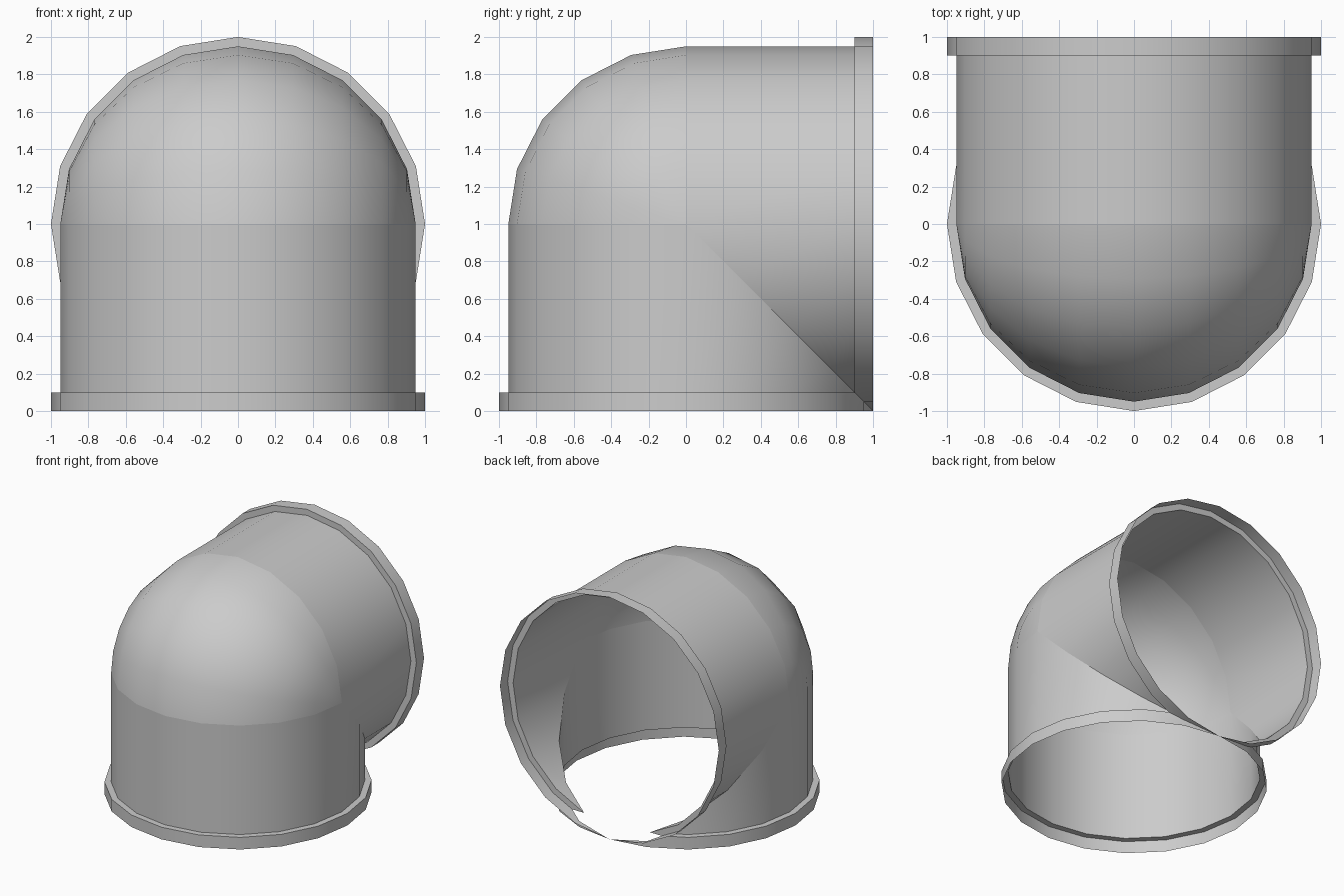
import bpy, bmesh
from math import sin, cos, pi, radians
from mathutils import Vector

if "Cube" in bpy.data.objects:
    bpy.data.objects.remove(bpy.data.objects["Cube"])

SIDES = 20
R, R_SOCKET, LIP = 0.95, 1.0, 0.1


def finish(name, bm):
    mesh = bpy.data.meshes.new(name)
    bm.to_mesh(mesh)
    bm.free()
    obj = bpy.data.objects.new(name, mesh)
    bpy.context.collection.objects.link(obj)
    bpy.ops.object.select_all(action='DESELECT')
    obj.select_set(True)
    bpy.context.view_layer.objects.active = obj
    bpy.ops.object.shade_smooth_by_angle(angle=radians(30))
    return obj


def grid_faces(bm, rows, closed):
    n = len(rows[0])
    for low, high in zip(rows, rows[1:]):
        for i in range(n if closed else n - 1):
            j = (i + 1) % n
            bm.faces.new((low[i], low[j], high[j], high[i]))


def pipe(name, mirrored):
    # thin open pipe with a wider socket lip at its mouth
    bm = bmesh.new()
    profile = [(R_SOCKET, 0), (R_SOCKET, LIP), (R, LIP), (R, 1)]
    rows = [[bm.verts.new((r * cos(2 * pi * i / SIDES), r * sin(2 * pi * i / SIDES), z))
             for i in range(SIDES)] for r, z in profile]
    grid_faces(bm, rows, True)
    # 45 degree mitre where the two pipes meet
    bmesh.ops.bisect_plane(bm, geom=bm.verts[:] + bm.edges[:] + bm.faces[:], dist=1e-5,
                           plane_co=(0, 0, 1), plane_no=(0, 1, 1), clear_outer=True)
    if mirrored:  # reflect across the mitre plane
        for v in bm.verts:
            v.co = (v.co.x, 1 - v.co.z, 1 - v.co.y)
        bmesh.ops.reverse_faces(bm, faces=bm.faces[:])
    return finish(name, bm)


def dome():
    # quarter sphere closing the outside of the bend
    bm = bmesh.new()
    step = 2 * pi / SIDES
    rows = [[bm.verts.new((R * cos(a * step), -R * sin(a * step) * cos(b * step),
                           1 + R * sin(a * step) * sin(b * step)))
             for b in range(SIDES // 4 + 1)] for a in range(SIDES // 2 + 1)]
    grid_faces(bm, rows, False)
    bmesh.ops.remove_doubles(bm, verts=bm.verts[:], dist=1e-4)
    bm.normal_update()
    inward = [f for f in bm.faces
              if f.normal.dot(f.calc_center_median() - Vector((0, 0, 1))) < 0]
    bmesh.ops.reverse_faces(bm, faces=inward)
    return finish("elbow_dome", bm)


pipe("vertical_pipe", False)
pipe("horizontal_pipe", True)
dome()
